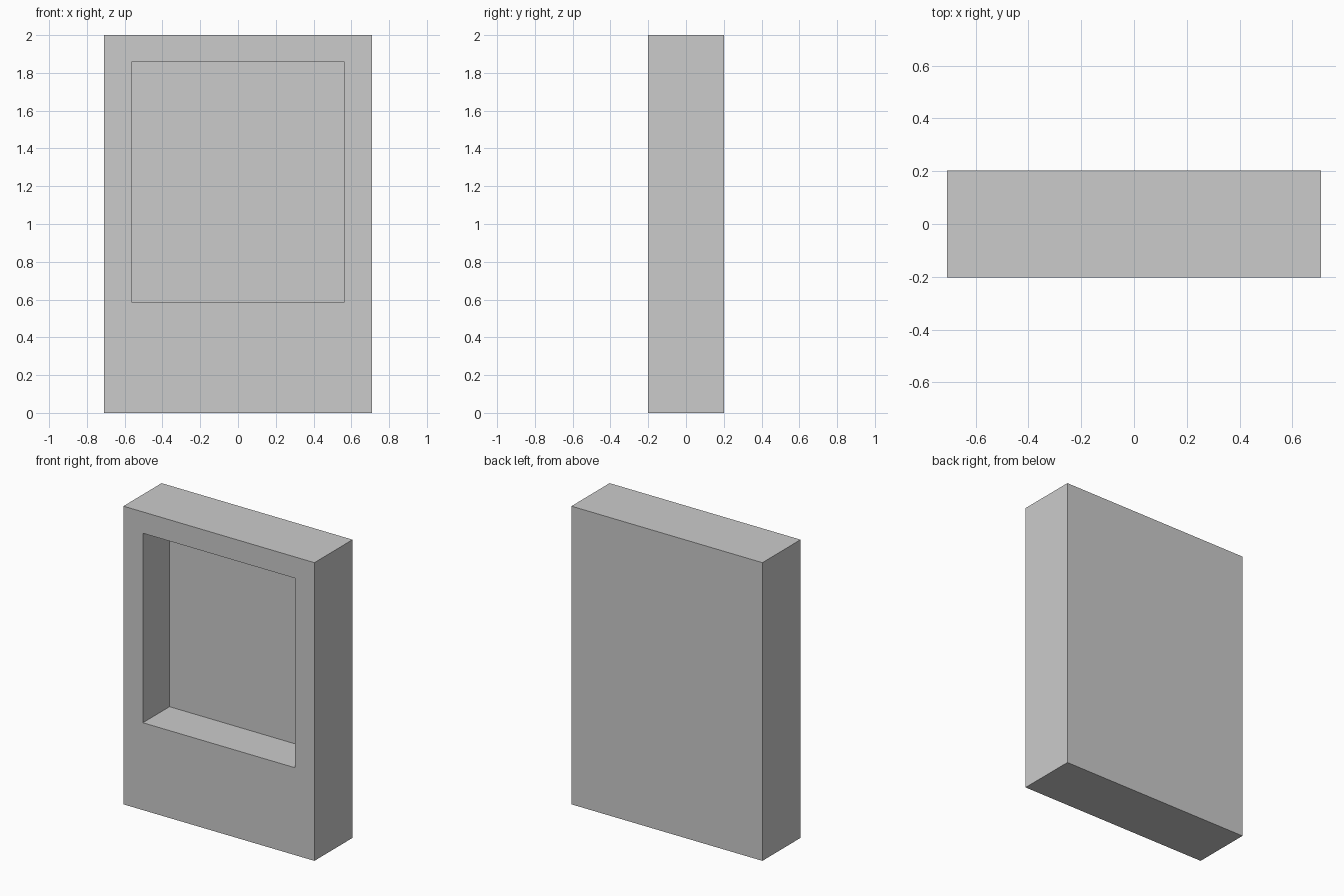
import bpy, bmesh

if "Cube" in bpy.data.objects:
    bpy.data.objects.remove(bpy.data.objects["Cube"])

W, D, H = 1.417, 0.404, 2.0            # outer size
RX, RZ0, RZ1 = 0.564, 0.586, 1.857     # recess opening
RECESS_DEPTH = 0.282

# Upright slab standing on the ground
bm = bmesh.new()
bmesh.ops.create_cube(bm, size=1)
for v in bm.verts:
    v.co = (v.co.x * W, v.co.y * D, (v.co.z + 0.5) * H)

# Opening outlined on the front face
bm.normal_update()
front = min(bm.faces, key=lambda f: f.normal.y)
bmesh.ops.inset_region(bm, faces=[front], thickness=0.1)
for v in front.verts:
    v.co.x = RX if v.co.x > 0 else -RX
    v.co.z = RZ1 if v.co.z > H / 2 else RZ0

# Recess pushed into the slab
pocket = bmesh.ops.extrude_discrete_faces(bm, faces=[front])["faces"][0]
bmesh.ops.translate(bm, verts=pocket.verts, vec=(0, RECESS_DEPTH, 0))
bmesh.ops.recalc_face_normals(bm, faces=bm.faces)

mesh = bpy.data.meshes.new("recessed_slab")
bm.to_mesh(mesh)
bm.free()
bpy.context.collection.objects.link(bpy.data.objects.new("recessed_slab", mesh))
